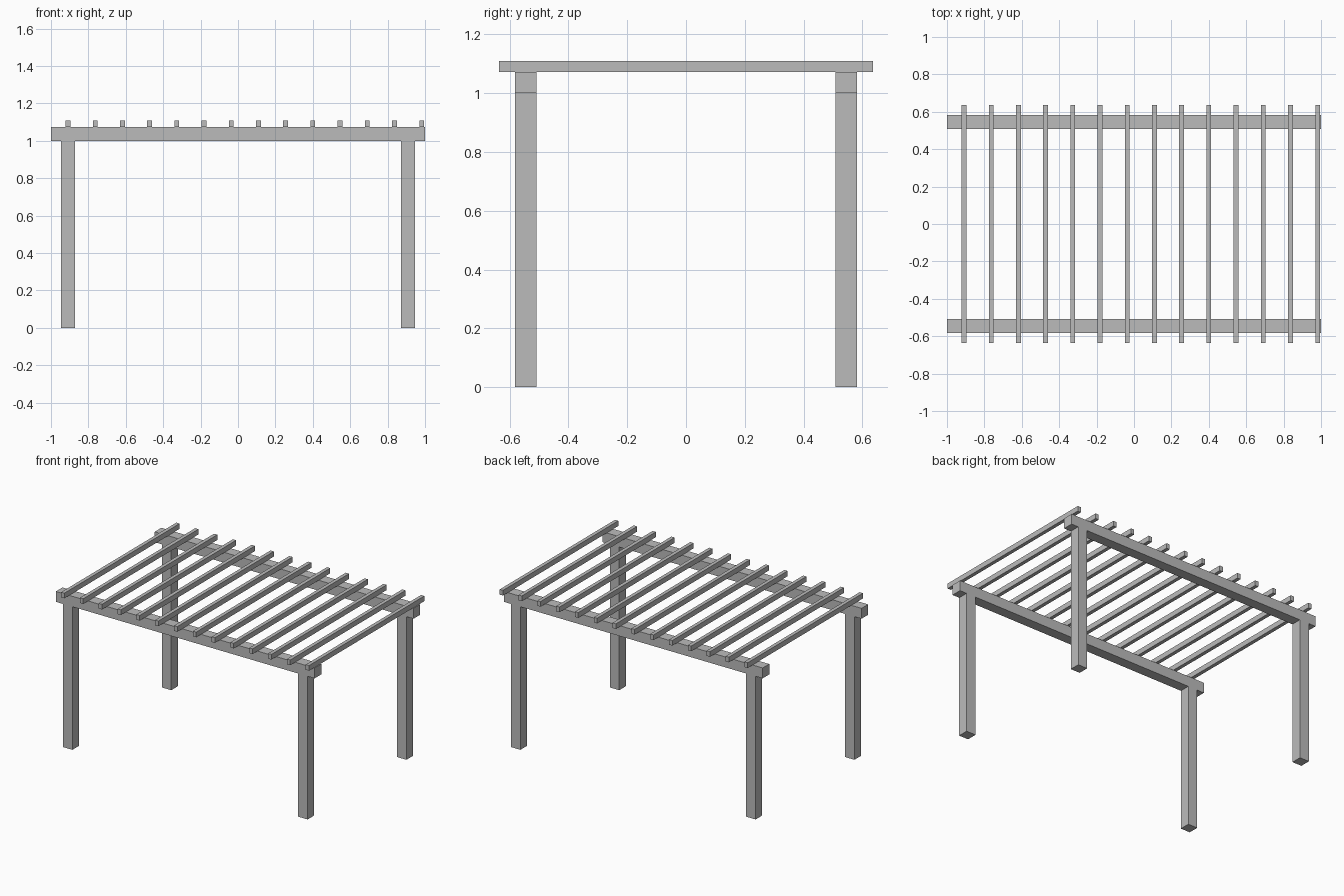
import bpy

if "Cube" in bpy.data.objects:
    bpy.data.objects.remove(bpy.data.objects["Cube"])

U = 2 / 5.5  # one metre in model units

grey = bpy.data.materials.new("plain_grey")
grey.diffuse_color = (0.5, 0.5, 0.5, 1)
grey.use_nodes = True
grey.node_tree.nodes["Principled BSDF"].inputs["Base Color"].default_value = grey.diffuse_color


def box(name, centre, size):
    """Axis-aligned timber given by centre and full size, in metres."""
    bpy.ops.mesh.primitive_cube_add(size=1, location=[c * U for c in centre])
    ob = bpy.context.object
    ob.name = name
    ob.scale = [s * U for s in size]
    bpy.ops.object.transform_apply(location=False, rotation=False, scale=True)
    ob.data.materials.append(grey)
    return ob


for side, y in (("front", -1.5), ("back", 1.5)):
    # Long beam resting on its two posts
    box(f"{side}_beam", (0, y, 2.85), (5.5, 0.2, 0.2))
    for end, x in (("left", -2.5), ("right", 2.5)):
        box(f"{side}_{end}_post", (x, y, 1.375), (0.2, 0.2, 2.75))

# Evenly spaced rafters, offset slightly towards the right end
for i in range(14):
    box(f"rafter_{i + 1}", (-2.5 + 0.4 * i, 0, 3.0), (0.07, 3.5, 0.1))
